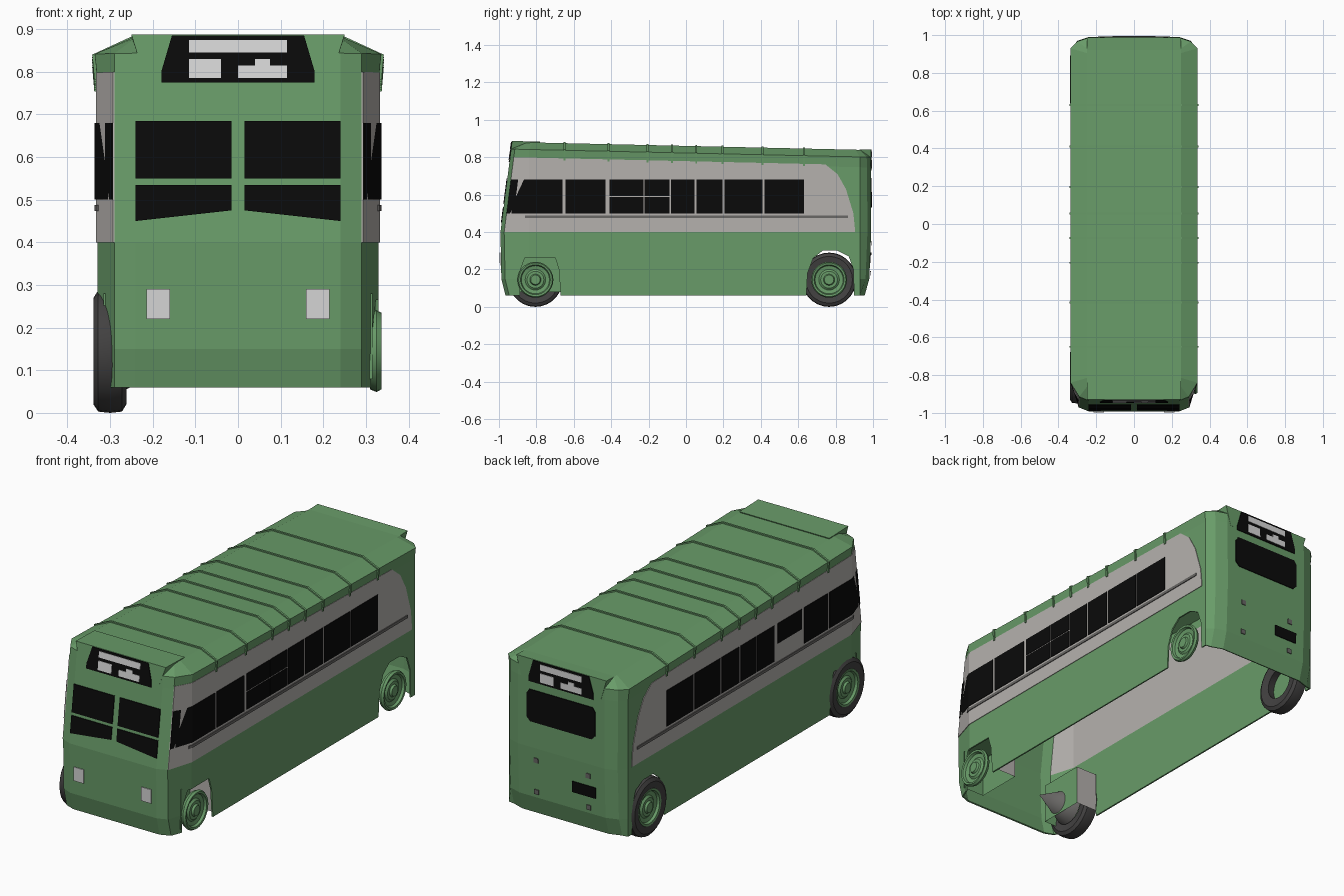
import bpy, bmesh, math
from mathutils import Vector

cube = bpy.data.objects.get("Cube")
if cube:
    bpy.data.objects.remove(cube)


def material(name, rgb):
    m = bpy.data.materials.new(name)
    m.use_nodes = True
    m.diffuse_color = (*rgb, 1)
    m.node_tree.nodes["Principled BSDF"].inputs["Base Color"].default_value = (*rgb, 1)
    return m


GREEN = material("body green", (0.14, 0.33, 0.14))
PALE = material("pale band", (0.46, 0.44, 0.42))
BLACK = material("window black", (0.003, 0.003, 0.003))
WHITE = material("lamp white", (0.68, 0.68, 0.68))
GREY = material("trim grey", (0.14, 0.135, 0.13))
TYRE = material("tyre rubber", (0.055, 0.053, 0.053))


def finish(name, bm, *mats):
    bmesh.ops.recalc_face_normals(bm, faces=bm.faces)
    me = bpy.data.meshes.new(name)
    bm.to_mesh(me)
    bm.free()
    for m in mats:
        me.materials.append(m)
    ob = bpy.data.objects.new(name, me)
    bpy.context.collection.objects.link(ob)
    return ob


def interp(z, table):
    for (a, ya), (b, yb) in zip(table, table[1:]):
        if z <= b:
            break
    return ya + (yb - ya) * (z - a) / (b - a)


FRONT = [(0.06, -0.965), (0.14, -0.987), (0.4, -0.992), (0.79, -0.942), (0.885, -0.93)]
REAR = [(0.06, 0.955), (0.16, 0.983), (0.4, 0.99), (0.885, 0.988)]


def drop(y):
    # the roof falls gently towards the rear
    return 0.0225 * (y + 1)


def corner(z):
    # y of the front corner post
    return interp(z, FRONT) + 0.02


# Surface maps: (along, height, offset) -> point just outside the shell
def on_front(u, v, off):
    return (u, interp(v, FRONT) - off, v)


def on_rear(u, v, off):
    return (u, interp(v, REAR) + off, v)


def on_side(sign):
    def place(u, v, off):
        t = max(0, (-0.84 - u) / (-0.84 - corner(v)))
        return (sign * (0.33 - 0.04 * t + off), u, v)
    return place


def plate(name, shapes, place, mat, off=0.004):
    bm = bmesh.new()
    for pts in shapes:
        bm.faces.new([bm.verts.new((u, 0, v)) for u, v in pts])
    if place not in (on_front, on_rear):
        bmesh.ops.bisect_plane(bm, geom=bm.verts[:] + bm.edges[:] + bm.faces[:],
                               plane_co=(-0.84, 0, 0), plane_no=(1, 0, 0))
    ext = bmesh.ops.extrude_face_region(bm, geom=bm.faces[:], use_keep_orig=True)
    top = {g for g in ext["geom"] if isinstance(g, bmesh.types.BMVert)}
    for v in bm.verts:
        v.co = place(v.co.x, v.co.z, off if v in top else off - 0.004)
    return finish(name, bm, mat)


def rect(a, b, lo, hi):
    return [(a, lo), (b, lo), (b, hi), (a, hi)]


def prism(name, pts, x0, x1, mat):
    bm = bmesh.new()
    f = bm.faces.new([bm.verts.new((x0, y, z)) for y, z in pts])
    ext = bmesh.ops.extrude_face_region(bm, geom=[f], use_keep_orig=True)
    vs = [g for g in ext["geom"] if isinstance(g, bmesh.types.BMVert)]
    bmesh.ops.translate(bm, verts=vs, vec=(x1 - x0, 0, 0))
    return finish(name, bm, mat)


# Body shell: plan rings stacked upwards, capped by the roof, open below
def ring(bm, z, side, yf, yr, inset=0.0, falls=False):
    half = [(0.24 - inset, yf), (0.29 - inset, yf + 0.02), (side, -0.84 + inset / 2),
            (side, 0.93 - inset / 2), (0.3 - inset, yr - 0.02), (0.24 - inset, yr)]
    pts = half + [(-x, y) for x, y in reversed(half)]
    return [bm.verts.new((x, y, z - (drop(y) if falls else 0))) for x, y in pts]


bm = bmesh.new()
rings = [ring(bm, z, 0.33, interp(z, FRONT), interp(z, REAR)) for z in (0.06, 0.15, 0.4)]
rings += [ring(bm, 0.79, 0.33, -0.942, 0.988, 0, True),
          ring(bm, 0.845, 0.336, -0.935, 0.986, 0, True),
          ring(bm, 0.883, 0.25, -0.87, 0.95, 0.05, True)]
for lo, hi in zip(rings, rings[1:]):
    for i in range(len(lo)):
        j = (i + 1) % len(lo)
        bm.faces.new((lo[i], lo[j], hi[j], hi[i]))
bm.faces.new(rings[-1])
body = finish("body_shell", bm, GREEN, PALE)

# Wheel arches are cut through both walls
FRONT_ARCH = [(-0.89, 0), (-0.885, 0.2), (-0.86, 0.265), (-0.7, 0.265), (-0.68, 0.2), (-0.665, 0)]
REAR_ARCH = [(0.64, 0), (0.65, 0.18), (0.68, 0.26), (0.73, 0.3), (0.81, 0.3),
             (0.87, 0.27), (0.895, 0.2), (0.9, 0)]
cutters = [prism("arch_cutter", a, -0.5, 0.5, GREEN) for a in (FRONT_ARCH, REAR_ARCH)]
bpy.context.view_layer.objects.active = body
mod = body.modifiers.new("shell", "SOLIDIFY")
mod.thickness, mod.offset = 0.008, -1
bpy.ops.object.modifier_apply(modifier=mod.name)
for c in cutters:
    c.hide_render = True
    mod = body.modifiers.new("arch", "BOOLEAN")
    mod.operation, mod.object, mod.solver = "DIFFERENCE", c, "EXACT"
    bpy.ops.object.modifier_apply(modifier=mod.name)
    bpy.data.objects.remove(c)
# The inside of each wall is pale at window height
for p in body.data.polygons:
    c = p.center
    inward = abs(p.normal.x) > 0.7 and p.normal.x * c.x < 0
    p.material_index = 1 if inward and 0.41 < c.z < 0.78 else 0


# Destination boxes standing proud of the roof ends
def sign_box(name, y_at, z_low, z_top, depth):
    bm = bmesh.new()
    for x in (-1, 1):
        bm.verts.new((x * 0.22, y_at(z_low), z_low))
        bm.verts.new((x * 0.25, y_at(z_top), z_top))
        bm.verts.new((x * 0.25, y_at(z_top) + depth, z_top - 0.004))
        bm.verts.new((x * 0.22, y_at(z_low) + depth, z_top - 0.04))
    bmesh.ops.convex_hull(bm, input=bm.verts[:])
    finish(name, bm, GREEN)


sign_box("front_sign_box", lambda z: interp(z, FRONT), 0.79, 0.887, 0.15)
sign_box("rear_sign_box", lambda z: interp(z, REAR), 0.74, 0.842, -0.12)


def destination(prefix, place, dz, s):
    plate(prefix + "_sign_board", [[(-0.18, 0.775 - dz), (0.18, 0.775 - dz), (0.18, 0.8 - dz),
          (0.155, 0.885 - dz), (-0.155, 0.885 - dz), (-0.18, 0.8 - dz)]], place, BLACK)
    cells = [(-0.115, 0.115, 0.845, 0.875), (-0.115, -0.04, 0.785, 0.83),
             (0, 0.115, 0.785, 0.815), (0.04, 0.075, 0.815, 0.83)]
    plate(prefix + "_sign_panels", [rect(s * a, s * b, lo - dz, hi - dz)
          for a, b, lo, hi in cells], place, WHITE, 0.006)


destination("front", on_front, 0, 1)
destination("rear", on_rear, 0.045, -1)

# Front face
panes = []
for s in (-1, 1):
    panes.append(rect(s * 0.015, s * 0.24, 0.55, 0.685))
    panes.append([(s * 0.015, 0.475), (s * 0.24, 0.45), (s * 0.24, 0.535), (s * 0.015, 0.535)])
plate("windscreen", panes, on_front, BLACK)
plate("headlights", [rect(s * 0.16, s * 0.215, 0.22, 0.29) for s in (-1, 1)], on_front, WHITE, 0.007)

# Rear face
plate("rear_window", [[(-0.19, 0.55), (-0.17, 0.53), (0.17, 0.53), (0.19, 0.55), (0.19, 0.67),
      (0.175, 0.69), (-0.175, 0.69), (-0.19, 0.67)]], on_rear, BLACK)
plate("rear_plate", [rect(-0.19, -0.06, 0.235, 0.29)], on_rear, BLACK)
plate("rear_lamps", [rect(x - 0.012, x + 0.012, z - 0.012, z + 0.012)
      for x in (-0.15, 0.14) for z in (0.18, 0.34)], on_rear, GREY)

# Side bands, windows and trim
SHARED = [(-0.08, 0.045), (0.055, 0.195), (0.205, 0.41), (0.42, 0.63)]
for side, s in (("left", 1), ("right", -1)):
    place = on_side(s)
    plate(side + "_band", [[(corner(0.4), 0.4), (0.905, 0.4), (0.895, 0.5), (0.855, 0.63), (0.81, 0.71),
          (0.745, 0.762), (corner(0.8), 0.8)]], place, PALE, 0.003)
    wins = [rect(a, b, 0.5, 0.68) for a, b in SHARED]
    wins.append([(corner(0.5), 0.5), (-0.66, 0.5), (-0.66, 0.68), (corner(0.68), 0.68)])
    if s > 0:
        wins.append(rect(-0.645, -0.43, 0.5, 0.68))
        wins += [rect(a, b, lo, hi) for a, b in ((-0.41, -0.228), (-0.222, -0.088))
                 for lo, hi in ((0.5, 0.587), (0.593, 0.68))]
    else:
        wins += [rect(-0.645, -0.46, 0.5, 0.68), rect(-0.44, -0.25, 0.58, 0.68),
                 rect(-0.222, -0.088, 0.5, 0.68)]
    plate(side + "_windows", wins, place, BLACK, 0.006)
    plate(side + "_trim_strip", [rect(-0.86, 0.865, 0.474, 0.488)], place, GREY, 0.007)

# Roof ribs
outer = [(0.337, 0.79), (0.342, 0.848), (0.253, 0.889)]
inner = [(0.329, 0.79), (0.333, 0.843), (0.248, 0.88)]
loop = outer + [(-x, z) for x, z in reversed(outer)] + [(-x, z) for x, z in inner] + inner[::-1]
for y in (-0.65, -0.415, -0.205, -0.075, 0.055, 0.195, 0.41, 0.63):
    bm = bmesh.new()
    f = bm.faces.new([bm.verts.new((x, y - 0.005, z - drop(y))) for x, z in loop])
    ext = bmesh.ops.extrude_face_region(bm, geom=[f], use_keep_orig=True)
    bmesh.ops.translate(bm, vec=(0, 0.01, 0),
                        verts=[g for g in ext["geom"] if isinstance(g, bmesh.types.BMVert)])
    finish("roof_rib", bm, GREEN)


# Wheels: profiles of (x, radius) turned about the axle
def turned(name, profile, s, y, mat):
    bm = bmesh.new()
    vs = [bm.verts.new((s * x, y, 0.145 + r)) for x, r in profile]
    es = [bm.edges.new(p) for p in zip(vs, vs[1:])]
    bmesh.ops.spin(bm, geom=vs + es, cent=(0, y, 0.145), axis=(1, 0, 0),
                   angle=math.tau, steps=28, use_duplicate=False)
    bmesh.ops.remove_doubles(bm, verts=bm.verts, dist=0.0005)
    ob = finish(name, bm, mat)
    for o in bpy.context.selected_objects:
        o.select_set(False)
    ob.select_set(True)
    bpy.context.view_layer.objects.active = ob
    bpy.ops.object.shade_smooth_by_angle(angle=math.radians(30))


HUB = [(0.31, 0), (0.31, 0.09), (0.325, 0.096), (0.336, 0.09), (0.334, 0.08), (0.322, 0.075),
       (0.318, 0.055), (0.326, 0.045), (0.326, 0.03), (0.336, 0.025), (0.336, 0)]
RUBBER = [(0.27, 0.08), (0.262, 0.125), (0.272, 0.142), (0.3, 0.145), (0.328, 0.142),
          (0.339, 0.125), (0.334, 0.088), (0.315, 0.088), (0.27, 0.08)]
for end, y in (("front", -0.805), ("rear", 0.765)):
    for s in (-1, 1):
        turned(end + "_hub", HUB, s, y, GREEN)
    turned(end + "_tyre", RUBBER, -1, y, TYRE)
turned("steering_cone", [(0.262, 0), (0.262, 0.09), (0.08, 0)], -1, -0.805, GREY)

# Front wheel wells: open below and outwards, with a pale rear wall
for s in (-1, 1):
    bm = bmesh.new()
    bmesh.ops.create_cube(bm, size=1)
    for v in bm.verts:
        v.co = Vector((s * (0.255 + v.co.x * 0.12), -0.78 + v.co.y * 0.24, 0.18 + v.co.z * 0.2))
    bm.normal_update()
    for f in bm.faces:
        f.material_index = int(f.calc_center_median().y > -0.7)
    bmesh.ops.delete(bm, context="FACES", geom=[f for f in bm.faces if
                     f.calc_center_median().z < 0.1 or abs(f.calc_center_median().x) > 0.3])
    finish("front_wheel_well", bm, GREEN, PALE)
